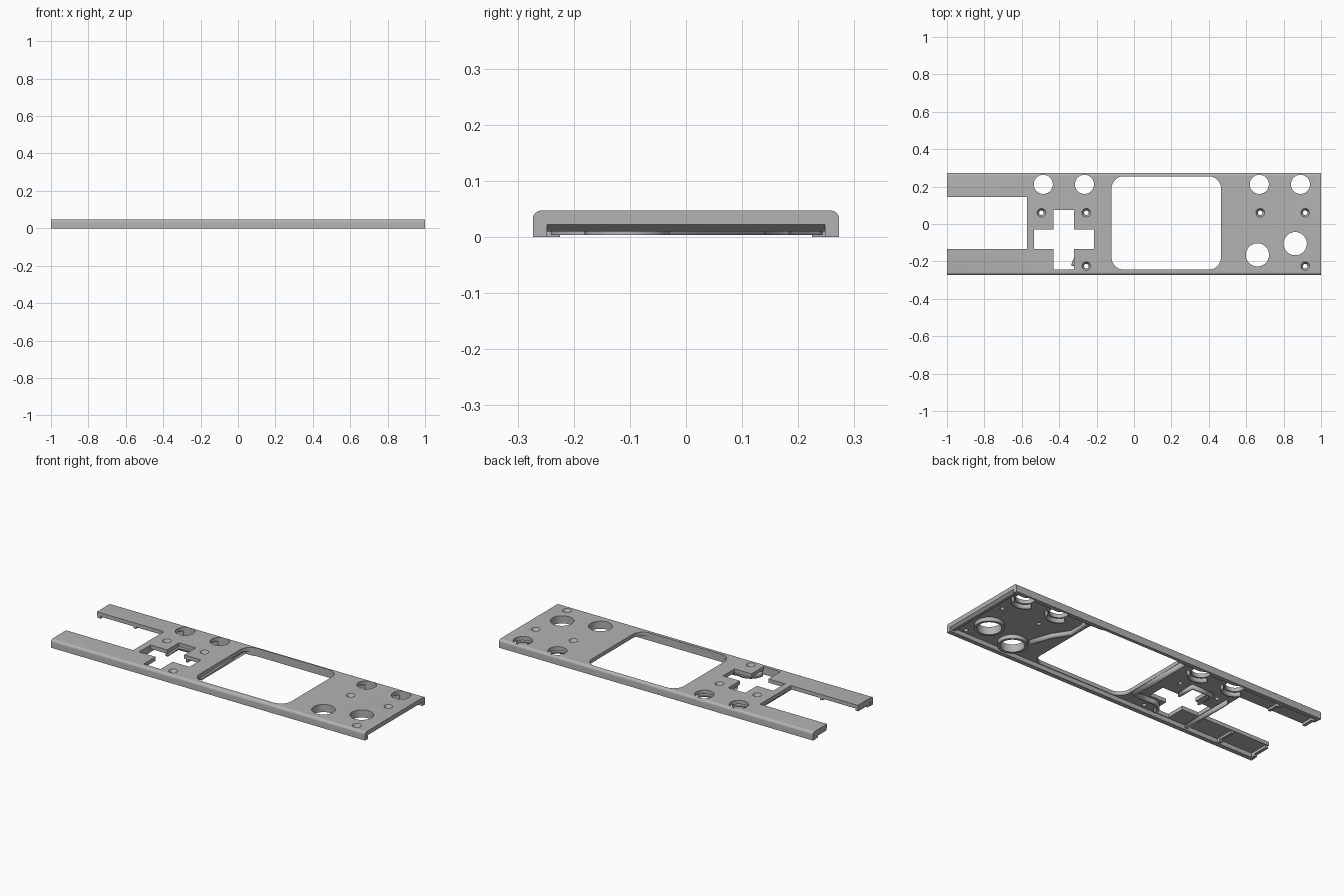
import bpy, bmesh, math

if "Cube" in bpy.data.objects:
    bpy.data.objects.remove(bpy.data.objects["Cube"])

gray = bpy.data.materials.new("plain gray plastic")
gray.use_nodes = True
gray.diffuse_color = (0.45, 0.45, 0.45, 1)
gray.node_tree.nodes["Principled BSDF"].inputs["Base Color"].default_value = (0.45, 0.45, 0.45, 1)

TOP, UNDER = 0.047, 0.025


def finish(name, bm):
    bmesh.ops.recalc_face_normals(bm, faces=bm.faces)
    mesh = bpy.data.meshes.new(name)
    bm.to_mesh(mesh)
    bm.free()
    mesh.materials.append(gray)
    ob = bpy.data.objects.new(name, mesh)
    bpy.context.collection.objects.link(ob)
    return ob


def prism(name, outline, lift, offset):
    """Extrude a flat outline; lift maps each 2D point to 3D."""
    bm = bmesh.new()
    face = bm.faces.new([bm.verts.new(lift(a, b)) for a, b in outline])
    new = bmesh.ops.extrude_face_region(bm, geom=[face])["geom"]
    bmesh.ops.translate(bm, verts=[v for v in new if isinstance(v, bmesh.types.BMVert)], vec=offset)
    return finish(name, bm)


def upright(name, outline, z0, z1):
    return prism(name, outline, lambda a, b: (a, b, z0), (0, 0, z1 - z0))


def along_x(name, outline, x0, x1):
    return prism(name, outline, lambda a, b: (x0, a, b), (x1 - x0, 0, 0))


def box(x0, x1, y0, y1):
    return [(x0, y0), (x1, y0), (x1, y1), (x0, y1)]


def arc(x, y, r, start, end, n=16):
    angles = [math.radians(start + (end - start) * i / n) for i in range(n + 1)]
    return [(x + r * math.cos(a), y + r * math.sin(a)) for a in angles]


def rounded(x0, x1, y0, y1, r):
    corners = [(x1 - r, y1 - r), (x0 + r, y1 - r), (x0 + r, y0 + r), (x1 - r, y0 + r)]
    return [p for i, (x, y) in enumerate(corners) for p in arc(x, y, r, 90 * i, 90 * i + 90, 8)]


def cut(target, cutter):
    mod = target.modifiers.new("cut", "BOOLEAN")
    mod.operation, mod.solver, mod.object = "DIFFERENCE", "EXACT", cutter
    bpy.context.view_layer.objects.active = target
    bpy.ops.object.modifier_apply(modifier=mod.name)
    bpy.data.objects.remove(cutter)


def rib(name, path, z0=0.003, thick=0.018):
    """Upright strip under the plate, following a path."""
    bm = bmesh.new()
    rows = [[bm.verts.new((x, y, z)) for x, y in path] for z in (z0, UNDER + 0.004)]
    for i in range(len(path) - 1):
        bm.faces.new((rows[0][i], rows[0][i + 1], rows[1][i + 1], rows[1][i]))
    ob = finish(name, bm)
    mod = ob.modifiers.new("thickness", "SOLIDIFY")
    mod.thickness, mod.offset, mod.use_even_offset = thick, 0, True
    return ob


# Faceplate: channel section with rounded top edges
half, inner, r = 0.273, 0.248, 0.015
section = ([(half, 0)] + arc(half - r, TOP - r, r, 0, 90, 6)
           + arc(r - half, TOP - r, r, 90, 180, 6)
           + [(-half, 0), (-inner, 0), (-inner, UNDER), (inner, UNDER), (inner, 0)])
plate = along_x("faceplate", section, -1, 1)

# Openings: battery slot, screen and directional cross
lo, hi = -0.05, 0.1
cut(plate, upright("cutter", box(-1.1, -0.573, -0.135, 0.145), lo, hi))
cut(plate, upright("cutter", rounded(-0.12, 0.465, -0.244, 0.255, 0.065), lo, hi))
a, b, c, d = -0.535, -0.43, -0.322, -0.215
cross = [(a, -0.135), (b, -0.135), (b, -0.244), (c, -0.244), (c, -0.135), (d, -0.135),
         (d, -0.03), (c, -0.03), (c, 0.076), (b, 0.076), (b, -0.03), (a, -0.03)]
cut(plate, upright("cutter", cross, lo, hi))

# Round button holes
top_buttons = [(x, 0.212) for x in (-0.485, -0.265, 0.67, 0.89)]
main_buttons = [(0.66, -0.165), (0.862, -0.105)]
for x, y in top_buttons:
    cut(plate, upright("cutter", arc(x, y, 0.051, 0, 360, 40)[:-1], lo, hi))
for x, y in main_buttons:
    cut(plate, upright("cutter", arc(x, y, 0.062, 0, 360, 40)[:-1], lo, hi))

# Countersunk screw holes
for x, y in [(-0.495, 0.06), (-0.255, 0.06), (-0.255, -0.225),
             (0.675, 0.06), (0.915, 0.06), (0.915, -0.225)]:
    cut(plate, upright("cutter", arc(x, y, 0.012, 0, 360, 24)[:-1], lo, hi))
    bm = bmesh.new()
    bmesh.ops.create_cone(bm, cap_ends=True, segments=24, radius1=0.012, radius2=0.024, depth=0.02)
    bmesh.ops.translate(bm, verts=bm.verts, vec=(x, y, TOP - 0.009))
    cut(plate, finish("cutter", bm))

# End lip with a sloped underside
prism("end_lip", [(1, UNDER + 0.01), (1, 0.022), (0.985, 0.01), (0.97, 0.01), (0.97, UNDER + 0.01)],
      lambda x, z: (x, -inner, z), (0, 2 * inner, 0))

# Collars around the main buttons
for i, (x, y) in enumerate(main_buttons):
    bm = bmesh.new()
    ring = [[bm.verts.new((px, py, z)) for px, py in arc(x, y, rad, 0, 360, 40)[:-1]]
            for rad, z in ((0.062, UNDER + 0.004), (0.062, 0.003), (0.076, 0.003), (0.076, UNDER + 0.004))]
    for k in range(4):
        p, q = ring[k], ring[(k + 1) % 4]
        for j in range(40):
            bm.faces.new((p[j], p[(j + 1) % 40], q[(j + 1) % 40], q[j]))
    finish("button_collar_%d" % (i + 1), bm)

# Curved guards on the inner side of the top buttons
for i, (x, y) in enumerate(top_buttons):
    rib("top_button_guard_%d" % (i + 1), arc(x, y, 0.066, 205, 335, 16), thick=0.014)

# Ribs beside the screen
rib("screen_rib_left", [(0.6, -0.1), (0.56, 0.02), (0.5, 0.11), (0.5, 0.2), (0.52, 0.24)])
rib("screen_rib_right", [(-0.13, 0.24), (-0.13, -0.15)] + arc(-0.255, -0.225, 0.07, 70, 180, 10))

# Walls around the directional cross
rib("cross_wall_outer", [(-0.545, -0.24), (-0.545, 0.08)], thick=0.014)
rib("cross_wall_back", [(b - 0.01, -0.02), (b - 0.01, 0.086), (c + 0.01, 0.086), (c + 0.01, -0.02)], thick=0.012)

# Hollow arms: end walls and cross ribs
for side, y0, y1 in (("front", -0.25, -0.14), ("back", 0.15, 0.25)):
    for part, x0, x1, z in (("end_wall", -0.998, -0.98, 0.01), ("cross_rib", -0.77, -0.755, 0.012)):
        upright("%s_arm_%s" % (side, part), box(x0, x1, y0, y1), z, UNDER + 0.004)
    yf = y0 if side == "front" else y1 - 0.025
    for k, x in enumerate((-0.998, -0.77)):
        upright("%s_arm_foot_%d" % (side, k + 1), box(x, x + 0.018, yf, yf + 0.025), 0, 0.015)

# Smooth curved walls, sharp edges
bpy.ops.object.select_all(action="DESELECT")
for ob in bpy.context.collection.objects:
    if ob.type == "MESH" and gray.name in ob.data.materials:
        ob.select_set(True)
        bpy.context.view_layer.objects.active = ob
bpy.ops.object.shade_smooth_by_angle(angle=math.radians(30))
